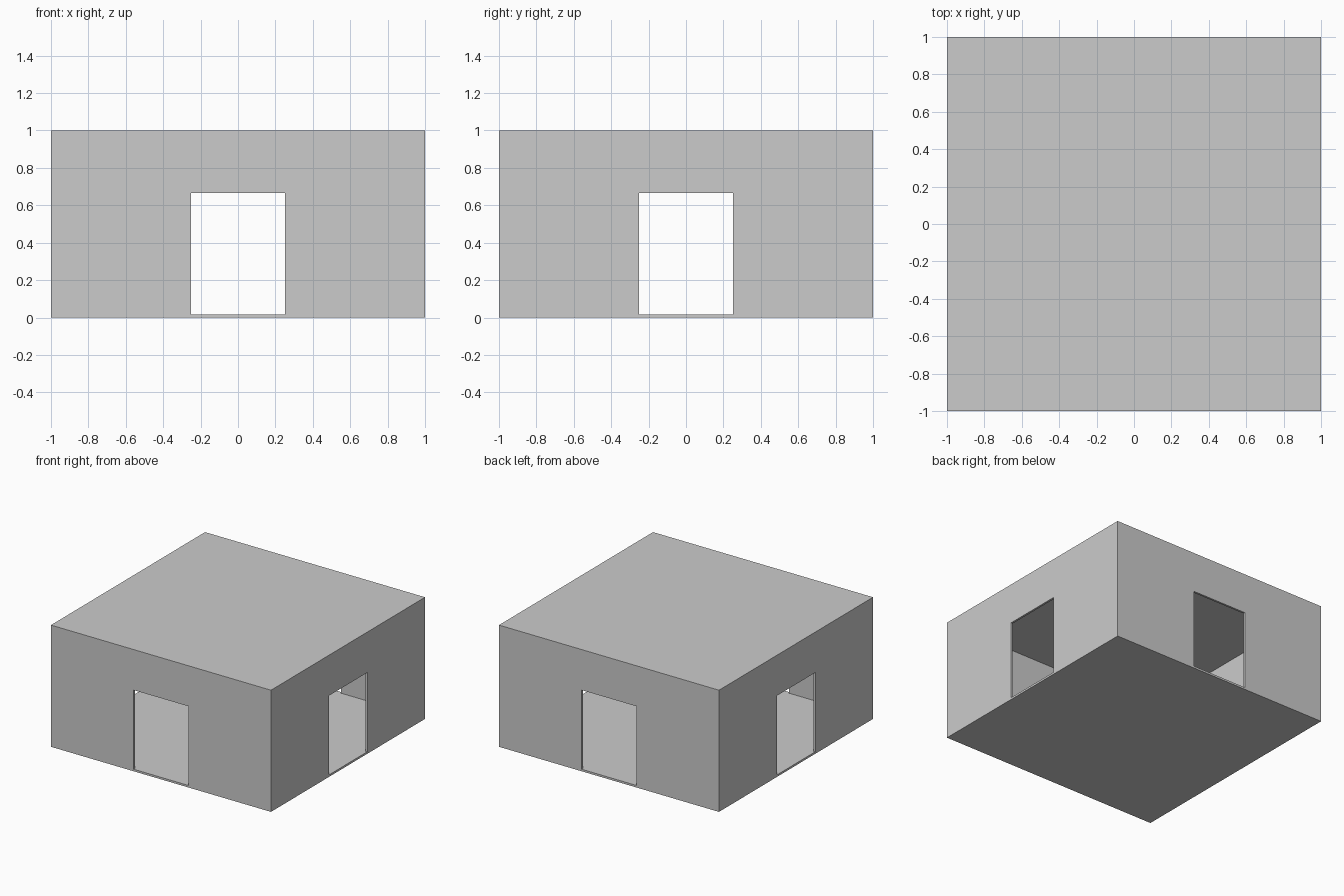
import bpy

if "Cube" in bpy.data.objects:
    bpy.data.objects.remove(bpy.data.objects["Cube"])

T = 1 / 60          # wall, floor and roof thickness
DOOR_W, DOOR_TOP = 0.5, 0.667


def box(name, size, z_min):
    """Box centred on x and y with its underside at z_min."""
    bpy.ops.mesh.primitive_cube_add(size=1, location=(0, 0, z_min + size[2] / 2))
    obj = bpy.context.object
    obj.name = name
    obj.scale = size
    bpy.ops.object.transform_apply(location=True, rotation=False, scale=True)
    return obj


def cut(target, cutter):
    """Subtract the cutter and remove it."""
    mod = target.modifiers.new("cut", 'BOOLEAN')
    mod.operation = 'DIFFERENCE'
    mod.solver = 'EXACT'
    mod.object = cutter
    bpy.context.view_layer.objects.active = target
    bpy.ops.object.modifier_apply(modifier=mod.name)
    bpy.data.objects.remove(cutter)


# Room shell: closed block hollowed out
room = box("room_shell", (2, 2, 1), 0)
cut(room, box("cavity_cutter", (2 - 2 * T, 2 - 2 * T, 1 - 2 * T), T))

# Doorways: one tunnel per axis opens both opposite walls, flush with the floor
for name, sx, sy in (("side_doors_cutter", 2.4, DOOR_W),
                     ("front_back_doors_cutter", DOOR_W, 2.4)):
    cut(room, box(name, (sx, sy, DOOR_TOP - T), T))
